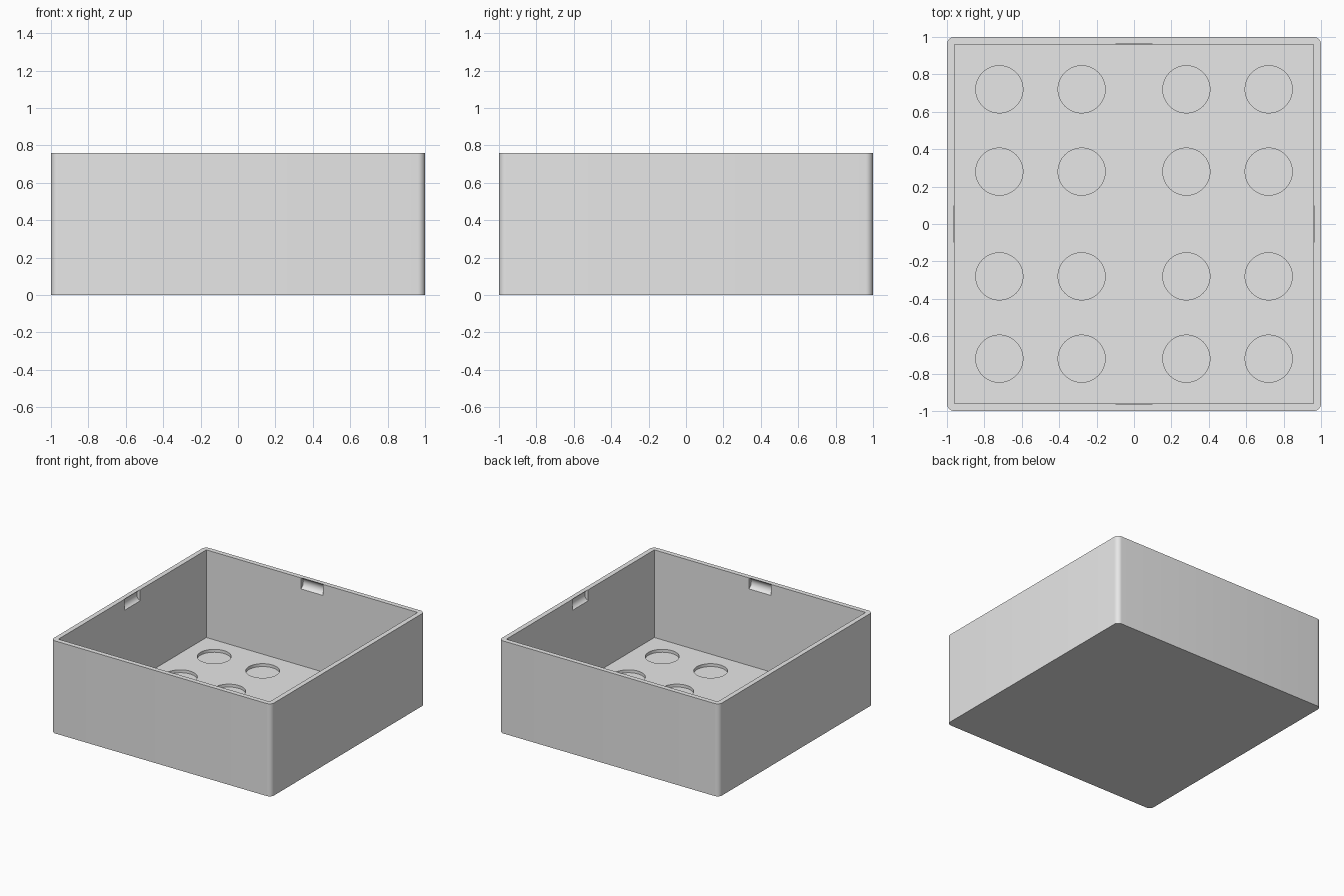
import bpy
import bmesh
from math import radians
from mathutils import Matrix, Vector

old = bpy.data.objects.get("Cube")
if old:
    bpy.data.objects.remove(old)

HEIGHT, WALL, FLOOR = 0.76, 0.04, 0.04
INNER = 1 - WALL
HOLE_RADIUS, HOLE_DEPTH = 0.126, 0.024

grey = bpy.data.materials.new("light grey")
grey.use_nodes = True
grey.diffuse_color = (0.8, 0.8, 0.8, 1)
grey.node_tree.nodes["Principled BSDF"].inputs["Base Color"].default_value = (0.8, 0.8, 0.8, 1)


def finish(bm, name):
    mesh = bpy.data.meshes.new(name)
    bm.to_mesh(mesh)
    bm.free()
    mesh.materials.append(grey)
    obj = bpy.data.objects.new(name, mesh)
    bpy.context.collection.objects.link(obj)
    return obj


def add_box(bm, half, low, high):
    matrix = Matrix.Translation((0, 0, (low + high) / 2)) @ Matrix.Diagonal((2 * half, 2 * half, high - low, 1))
    bmesh.ops.create_cube(bm, size=1, matrix=matrix)


def add_cylinder(bm, radius, length, matrix):
    bmesh.ops.create_cone(bm, cap_ends=True, segments=64, radius1=radius, radius2=radius,
                          depth=length, matrix=matrix)


def cut(target, cutter):
    cutter.hide_render = True
    mod = target.modifiers.new(cutter.name, "BOOLEAN")
    mod.operation = "DIFFERENCE"
    mod.solver = "EXACT"
    mod.object = cutter
    bpy.ops.object.select_all(action="DESELECT")
    bpy.context.view_layer.objects.active = target
    target.select_set(True)
    bpy.ops.object.modifier_apply(modifier=mod.name)
    bpy.data.objects.remove(cutter)


# Outer block with rounded upright corners
bm = bmesh.new()
add_box(bm, 1, 0, HEIGHT)
upright = [e for e in bm.edges if abs(e.verts[0].co.z - e.verts[1].co.z) > 0.5]
bmesh.ops.bevel(bm, geom=upright, offset=0.04, segments=8, profile=0.5, affect="EDGES")
tray = finish(bm, "open_tray")

# Square cavity
bm = bmesh.new()
add_box(bm, INNER, FLOOR, HEIGHT + 0.2)
cut(tray, finish(bm, "cavity_cutter"))

# Grid of round pockets in the floor
bm = bmesh.new()
spots = (-0.72, -0.28, 0.28, 0.72)
for x in spots:
    for y in spots:
        add_cylinder(bm, HOLE_RADIUS, 0.2, Matrix.Translation((x, y, FLOOR - HOLE_DEPTH + 0.1)))
cut(tray, finish(bm, "pocket_cutter"))

# Rounded snap groove under the rim in the middle of each wall
bm = bmesh.new()
for i in range(4):
    matrix = (Matrix.Rotation(radians(90 * i), 4, "Z")
              @ Matrix.Translation(Vector((0, INNER - 0.02, HEIGHT - 0.045)))
              @ Matrix.Rotation(radians(90), 4, "Y"))
    add_cylinder(bm, 0.05, 0.2, matrix)
cut(tray, finish(bm, "groove_cutter"))

# Smooth curves, sharp edges
bpy.ops.object.select_all(action="DESELECT")
tray.select_set(True)
bpy.context.view_layer.objects.active = tray
bpy.ops.object.shade_smooth_by_angle(angle=radians(30))
